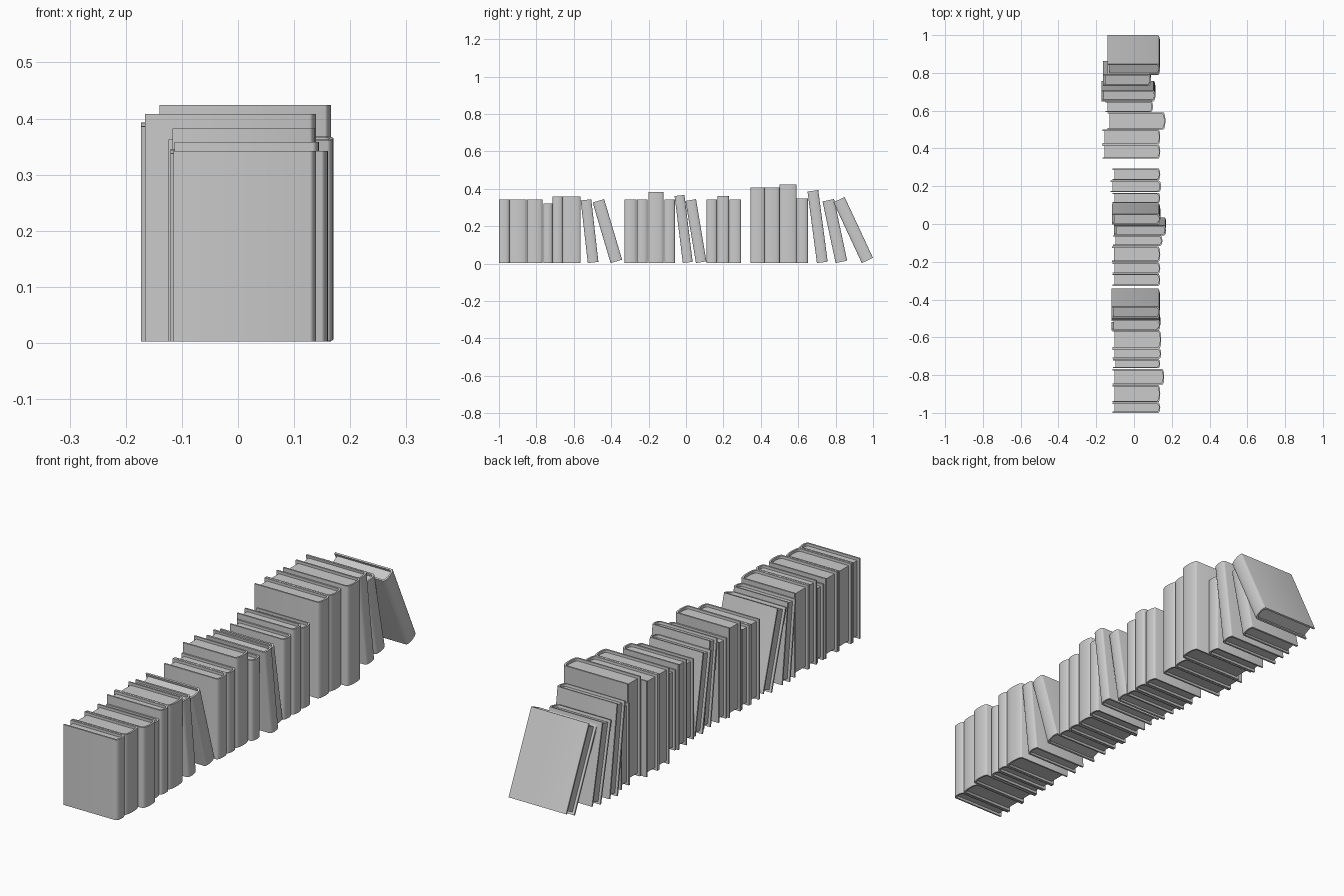
import bpy, bmesh, math

if "Cube" in bpy.data.objects:
    bpy.data.objects.remove(bpy.data.objects["Cube"])

COVER = 0.007    # board thickness
INSET = 0.011    # how far the boards overhang the pages
BULGE = 0.011    # rounding of the spine
Z0 = 0.003


def spine(x, y0, y1, bulge, n=10):
    """Shallow arc bulging to +x between y0 and y1, its peak at x."""
    c, r = (y0 + y1) / 2, (y1 - y0) / 2
    return [(x - bulge + bulge * math.cos(a), c + r * math.sin(a))
            for a in (math.pi * (i / n - 0.5) for i in range(n + 1))]


def prism(bm, outline, z0, z1):
    f = bm.faces.new([bm.verts.new((x, y, z0)) for x, y in outline])
    top = bmesh.ops.extrude_face_region(bm, geom=[f])["geom"]
    bmesh.ops.translate(bm, vec=(0, 0, z1 - z0),
                        verts=[v for v in top if isinstance(v, bmesh.types.BMVert)])


def make(name, outline, z0, z1, y, lean):
    bm = bmesh.new()
    prism(bm, outline, z0, z1)
    bmesh.ops.recalc_face_normals(bm, faces=bm.faces)
    me = bpy.data.meshes.new(name)
    bm.to_mesh(me)
    bm.free()
    ob = bpy.data.objects.new(name, me)
    bpy.context.collection.objects.link(ob)
    ob.location = (0, y, Z0)
    ob.rotation_euler.x = math.radians(lean)
    bpy.ops.object.select_all(action='DESELECT')
    ob.select_set(True)
    bpy.context.view_layer.objects.active = ob
    bpy.ops.object.shade_smooth_by_angle(angle=math.radians(35))


def book(i, y, t, h, x0, x1, lean=0):
    """y is the -y bottom edge, about which the book leans."""
    h -= Z0
    # wrap-around cover: two boards and a rounded spine
    outer = [(x0, 0)] + spine(x1, 0, t, BULGE) + [(x0, t)]
    inner = [(x0, COVER)] + spine(x1 - COVER, COVER, t - COVER, BULGE) + [(x0, t - COVER)]
    make(f"book_cover_{i:02d}", outer + inner[::-1], 0, h, y, lean)
    # page block
    e = COVER - 0.0005
    pages = [(x0 + INSET, e)] + spine(x1 - e, e, t - e, BULGE) + [(x0 + INSET, t - e)]
    make(f"book_pages_{i:02d}", pages, INSET, h - INSET, y, lean)


# y, thickness, height, fore edge x, spine x, lean
BOOKS = [
    # first group
    (-1.0, .055, .342, -.115, .139), (-.943, .090, .342, -.115, .139),
    (-.851, .083, .342, -.113, .160), (-.763, .048, .322, -.110, .139),
    (-.713, .053, .358, -.113, .144), (-.659, .096, .358, -.113, .144),
    (-.525, .057, .340, -.120, .139, 6.5), (-.403, .064, .341, -.120, .137, 16.5),
    # second group
    (-.328, .064, .342, -.115, .139), (-.263, .058, .342, -.115, .139),
    (-.201, .081, .382, -.117, .139), (-.116, .056, .342, -.110, .150),
    (-.017, .053, .364, -.105, .170, 7), (.053, .057, .340, -.117, .139, 9.5),
    (.110, .055, .342, -.115, .139), (.169, .060, .363, -.124, .143),
    (.232, .062, .342, -.115, .139),
    # third group
    (.346, .074, .408, -.166, .139), (.421, .079, .408, -.166, .139),
    (.501, .090, .424, -.140, .166), (.592, .059, .348, -.152, .100),
    (.700, .058, .389, -.173, .113, 7.5), (.800, .063, .340, -.164, .090, 12),
    (.940, .066, .362, -.140, .137, 25),
]
for i, b in enumerate(BOOKS, 1):
    book(i, *b)
